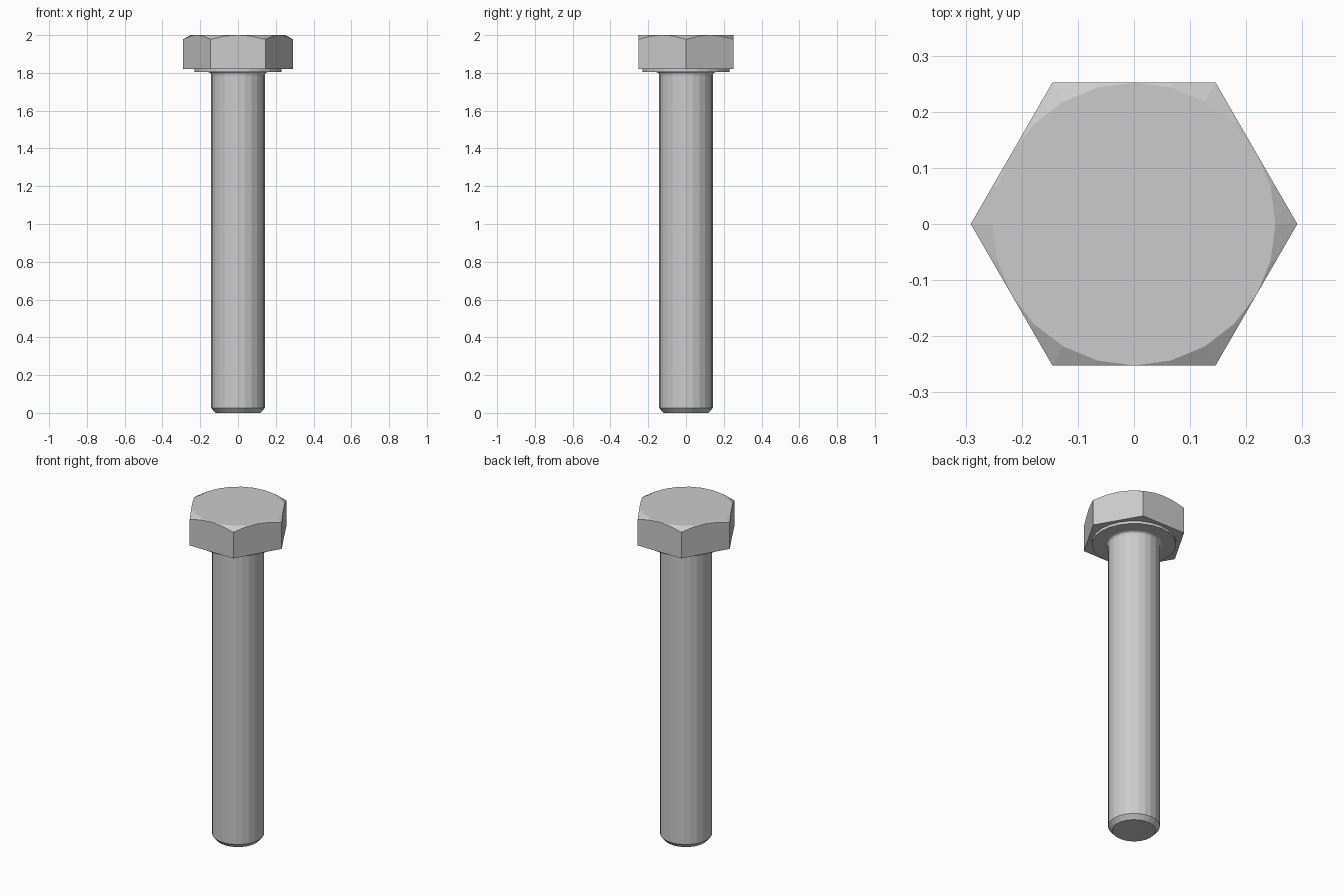
import bpy, bmesh
from math import sin, cos, pi, tan, radians

if "Cube" in bpy.data.objects:
    bpy.data.objects.remove(bpy.data.objects["Cube"])

SEG = 24
APOTHEM, HEAD_Z, TOP_Z = 0.252, 1.82, 2.0


def ring(bm, radius, z):
    return [bm.verts.new((radius * cos(2 * pi * i / SEG), radius * sin(2 * pi * i / SEG), z))
            for i in range(SEG)]


def bridge(bm, a, b):
    for i in range(SEG):
        j = (i + 1) % SEG
        bm.faces.new((a[i], a[j], b[j], b[i]))


def finish(bm, name):
    bmesh.ops.remove_doubles(bm, verts=bm.verts, dist=1e-5)
    bmesh.ops.recalc_face_normals(bm, faces=bm.faces)
    mesh = bpy.data.meshes.new(name)
    bm.to_mesh(mesh)
    bm.free()
    bpy.context.collection.objects.link(bpy.data.objects.new(name, mesh))


# Shank: chamfered tip, fillet under the head and raised washer face
bm = bmesh.new()
profile = [(0.119, 0.0), (0.142, 0.026), (0.142, 1.787)]
profile += [(0.158 - 0.016 * cos(radians(a)), 1.788 + 0.016 * sin(radians(a))) for a in (30, 60, 90)]
profile += [(0.231, 1.804), (0.231, HEAD_Z)]
rings = [ring(bm, r, z) for r, z in profile]
for low, high in zip(rings, rings[1:]):
    bridge(bm, low, high)
bm.faces.new(rings[0])
bm.faces.new(rings[-1])
finish(bm, "shank")

# Hexagonal head: a 30 degree conical chamfer cuts curved tops into the flats
bm = bmesh.new()
cap = ring(bm, APOTHEM, TOP_Z)
rim = []
for i in range(SEG):
    a = 2 * pi * i / SEG
    off = (a % (pi / 3)) - pi / 6
    r = APOTHEM / cos(off)
    z = TOP_Z - (r - APOTHEM) * tan(radians(30))
    rim.append(bm.verts.new((r * cos(a), r * sin(a), z)))
base = [bm.verts.new((rim[i].co.x, rim[i].co.y, HEAD_Z)) for i in range(0, SEG, 4)]
bm.faces.new(cap)
bm.faces.new(base)
bridge(bm, rim, cap)
for k in range(6):
    upper = [rim[(4 * k + n) % SEG] for n in range(5)]
    bm.faces.new([base[k]] + upper + [base[(k + 1) % 6]])
finish(bm, "hex_head")
